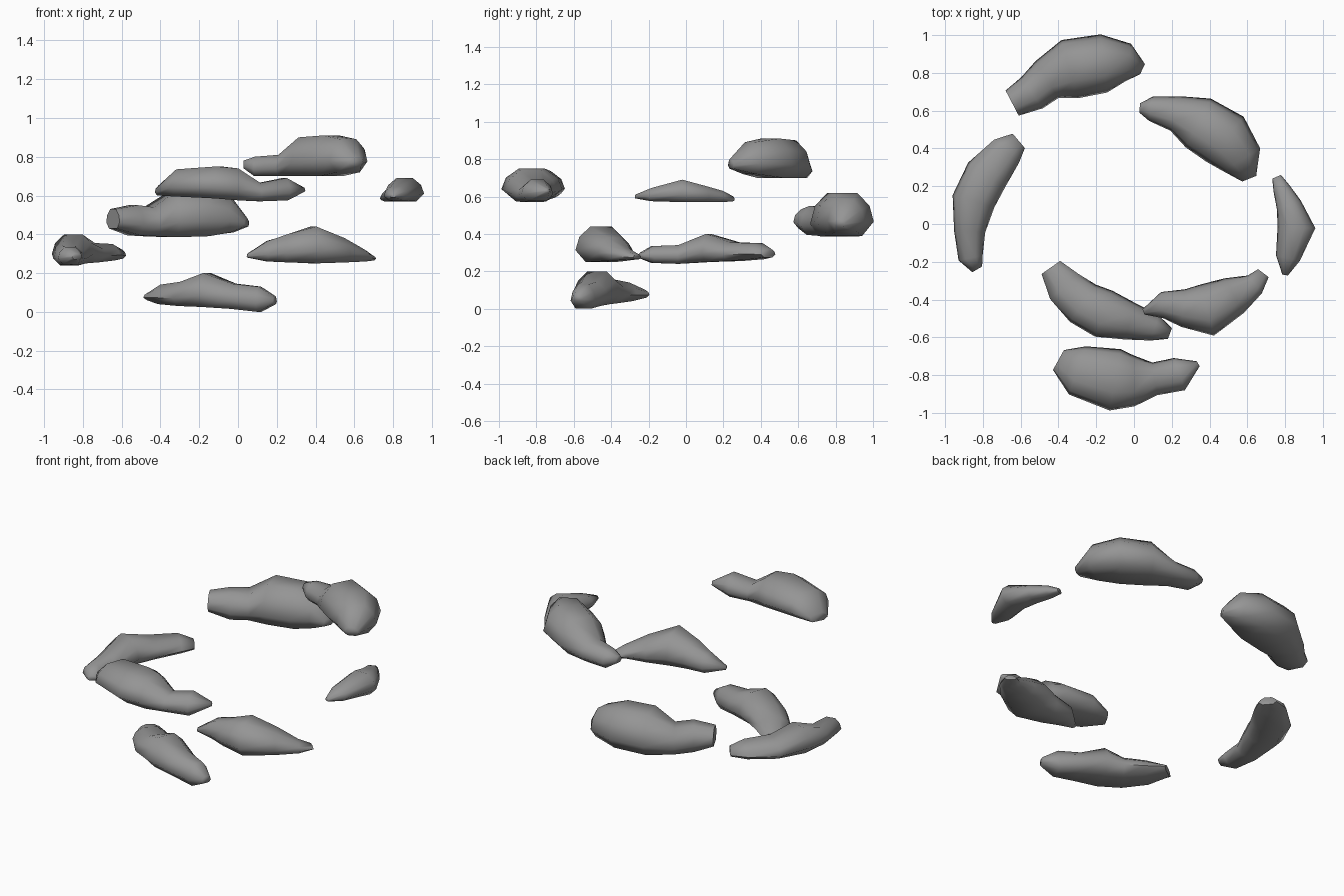
import bpy
import bmesh
import math
from mathutils import Vector

default_cube = bpy.data.objects.get("Cube")
if default_cube:
    bpy.data.objects.remove(default_cube, do_unlink=True)

# One plain grey for every cloud
grey = bpy.data.materials.new("cloud_grey")
grey.use_nodes = True
colour = (0.3, 0.3, 0.3, 1)
grey.diffuse_color = colour
grey.node_tree.nodes["Principled BSDF"].inputs["Base Color"].default_value = colour

# Half of the puffy cross-section: (side, height) fractions from base to crown
HALF_SECTION = [(0.6, 0), (1, 0.33), (0.85, 0.7), (0.42, 1)]
SECTION = HALF_SECTION + [(-side, up) for side, up in reversed(HALF_SECTION)]


def path_directions(centres):
    """Horizontal heading of the path at every station."""
    last = len(centres) - 1
    return [(centres[min(i + 1, last)] - centres[max(i - 1, 0)]).normalized()
            for i in range(last + 1)]


def add_cloud(name, stations):
    """Loft the section along stations of (x, y, width, bottom, top)."""
    bm = bmesh.new()
    centres = [Vector((x, y, 0)) for x, y, *_ in stations]
    rings = []
    for centre, heading, station in zip(centres, path_directions(centres), stations):
        width, bottom, top = station[2:]
        across = Vector((heading.y, -heading.x, 0)) * width / 2
        ring = []
        for side, up in SECTION:
            point = centre + across * side
            point.z = bottom + (top - bottom) * up
            ring.append(bm.verts.new(point))
        rings.append(ring)

    # Skin between neighbouring rings, then close both ends
    count = len(SECTION)
    for ring, following in zip(rings, rings[1:]):
        for i in range(count):
            j = (i + 1) % count
            bm.faces.new((ring[i], ring[j], following[j], following[i]))
    for end_ring in (rings[0], rings[-1]):
        bm.faces.new(end_ring)
    bmesh.ops.recalc_face_normals(bm, faces=bm.faces)

    mesh = bpy.data.meshes.new(name)
    bm.to_mesh(mesh)
    bm.free()
    mesh.materials.append(grey)
    cloud = bpy.data.objects.new(name, mesh)
    bpy.context.collection.objects.link(cloud)

    # Soft shading, with only the tight tip edges left crisp
    bpy.ops.object.select_all(action="DESELECT")
    cloud.select_set(True)
    bpy.context.view_layer.objects.active = cloud
    bpy.ops.object.shade_smooth_by_angle(angle=math.radians(70))
    return cloud


# Highest cloud, at the back left
add_cloud("back_left_cloud", [
    (.03, .615, .05, .74, .78), (.09, .61, .13, .7, .8),
    (.22, .585, .19, .7, .81), (.34, .535, .29, .7, .9),
    (.48, .45, .31, .7, .91), (.57, .34, .23, .72, .89),
    (.61, .24, .08, .75, .8)])

# Slim cloud on the left side
add_cloud("left_cloud", [
    (.755, .25, .05, .575, .6), (.78, .19, .09, .57, .63),
    (.82, .1, .135, .57, .655), (.86, -.02, .2, .57, .69),
    (.815, -.18, .13, .575, .645), (.8, -.27, .03, .59, .61)])

# Upper cloud at the very front
add_cloud("front_cloud", [
    (-.4, -.72, .12, .6, .65), (-.3, -.775, .27, .595, .735),
    (-.1, -.825, .33, .585, .75), (0, -.83, .27, .575, .74),
    (.11, -.82, .175, .57, .665), (.24, -.795, .18, .575, .69),
    (.34, -.74, .03, .62, .64)])

# Broad cloud at the very back
add_cloud("back_cloud", [
    (-.645, .64, .15, .43, .53), (-.54, .695, .2, .395, .55),
    (-.46, .765, .23, .39, .54), (-.34, .82, .32, .385, .62),
    (-.16, .85, .31, .39, .62), (-.03, .855, .2, .41, .58),
    (.045, .82, .06, .44, .48)])

# Long cloud on the right side
add_cloud("right_cloud", [
    (-.61, .44, .1, .275, .32), (-.675, .385, .18, .265, .35),
    (-.78, .26, .235, .255, .355), (-.85, .12, .23, .25, .4),
    (-.87, -.04, .165, .24, .34), (-.865, -.18, .13, .245, .335),
    (-.83, -.24, .06, .27, .3)])

# Peaked cloud at the front left
add_cloud("front_left_cloud", [
    (.05, -.465, .03, .28, .3), (.15, -.43, .14, .26, .365),
    (.26, -.445, .2, .255, .4), (.39, -.455, .28, .25, .44),
    (.53, -.38, .21, .255, .38), (.64, -.32, .12, .26, .32),
    (.685, -.26, .07, .265, .29)])

# Lowest cloud, at the front right
add_cloud("front_right_cloud", [
    (-.44, -.23, .12, .06, .1), (-.37, -.33, .2, .04, .14),
    (-.27, -.42, .24, .03, .155), (-.16, -.475, .26, .025, .2),
    (-.02, -.515, .2, .015, .145), (.11, -.55, .14, 0, .13),
    (.19, -.58, .06, .04, .08)])
